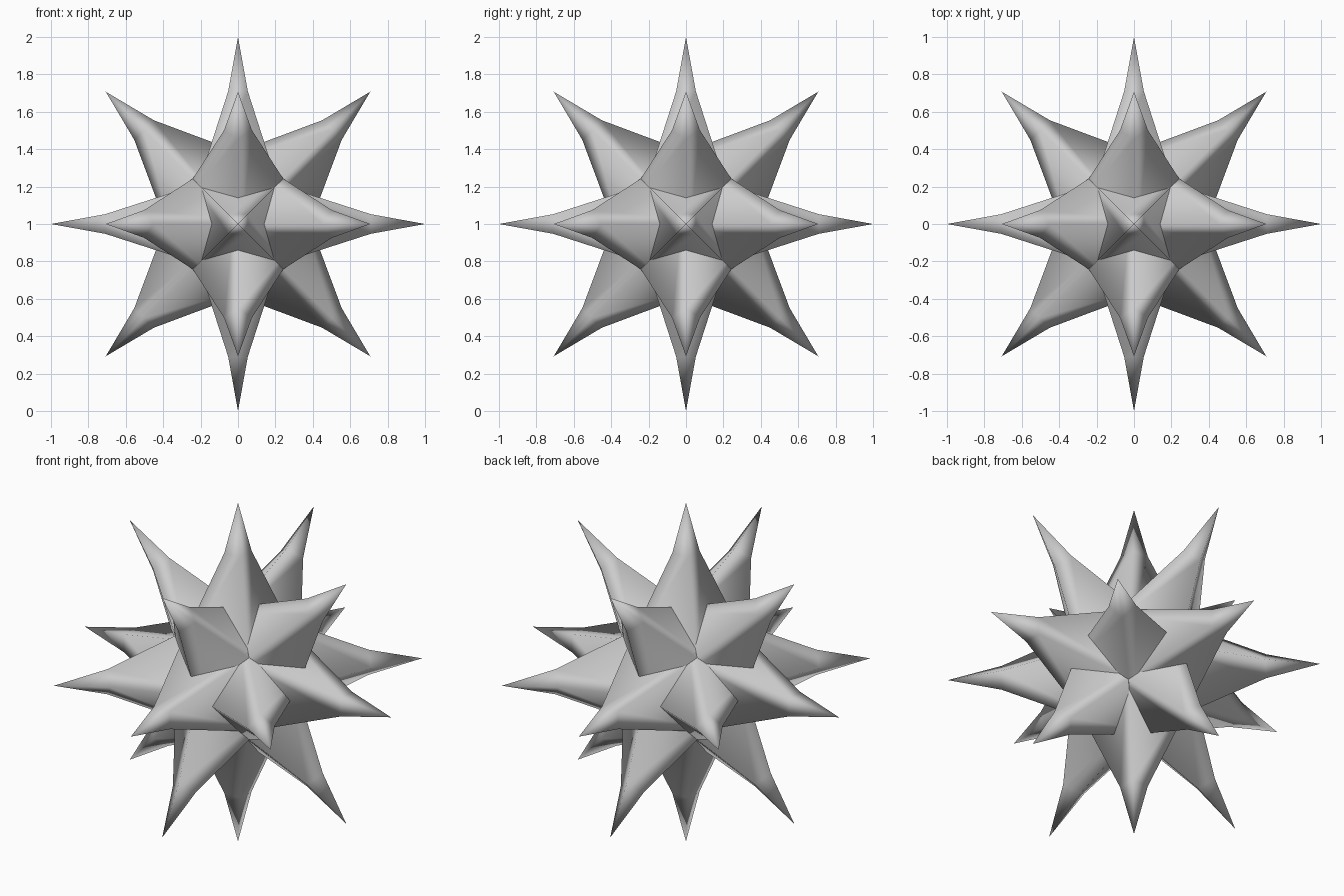
import bpy, bmesh
from itertools import product
from mathutils import Vector

if "Cube" in bpy.data.objects:
    bpy.data.objects.remove(bpy.data.objects["Cube"])

CENTRE = Vector((0, 0, 1))
# Spike profile: (distance from centre, ridge radius), ending in a point at 1
PROFILE = [(0.0, 0.398), (0.71, 0.074)]


def add_spike(name, d):
    """Square spike with a bent profile, pointing along d."""
    axes = [Vector(a) for a in ((1, 0, 0), (0, 1, 0), (0, 0, 1))]
    free = [a for a in axes if abs(a.dot(d)) < 0.01]
    # ridges: diagonal on the axis spikes, along the free axis on the others
    u = sum(free, Vector()).normalized()
    d = d.normalized()
    v = d.cross(u)
    bm = bmesh.new()
    rings = [[bm.verts.new(CENTRE + d * h + s * r) for s in (u, v, -u, -v)]
             for h, r in PROFILE]
    tip = bm.verts.new(CENTRE + d)
    for i in range(4):
        j = (i + 1) % 4
        bm.faces.new((rings[0][i], rings[0][j], rings[1][j], rings[1][i]))
        bm.faces.new((rings[1][i], rings[1][j], tip))
    bmesh.ops.recalc_face_normals(bm, faces=bm.faces)
    # make sure the open shell faces outwards
    bm.normal_update()
    f = bm.faces[0] if hasattr(bm.faces, "ensure_lookup_table") and not bm.faces.ensure_lookup_table() else None
    side = f.calc_center_median() - CENTRE
    if f.normal.dot(side - d * side.dot(d)) < 0:
        bmesh.ops.reverse_faces(bm, faces=bm.faces)
    for face in bm.faces:
        face.smooth = True
    mesh = bpy.data.meshes.new(name)
    bm.to_mesh(mesh)
    bm.free()
    bpy.context.collection.objects.link(bpy.data.objects.new(name, mesh))


# 6 spikes on the axes and 12 halfway between them
for d in product((-1, 0, 1), repeat=3):
    n = sum(map(abs, d))
    if n in (1, 2):
        add_spike("axis_spike" if n == 1 else "diagonal_spike", Vector(d))
